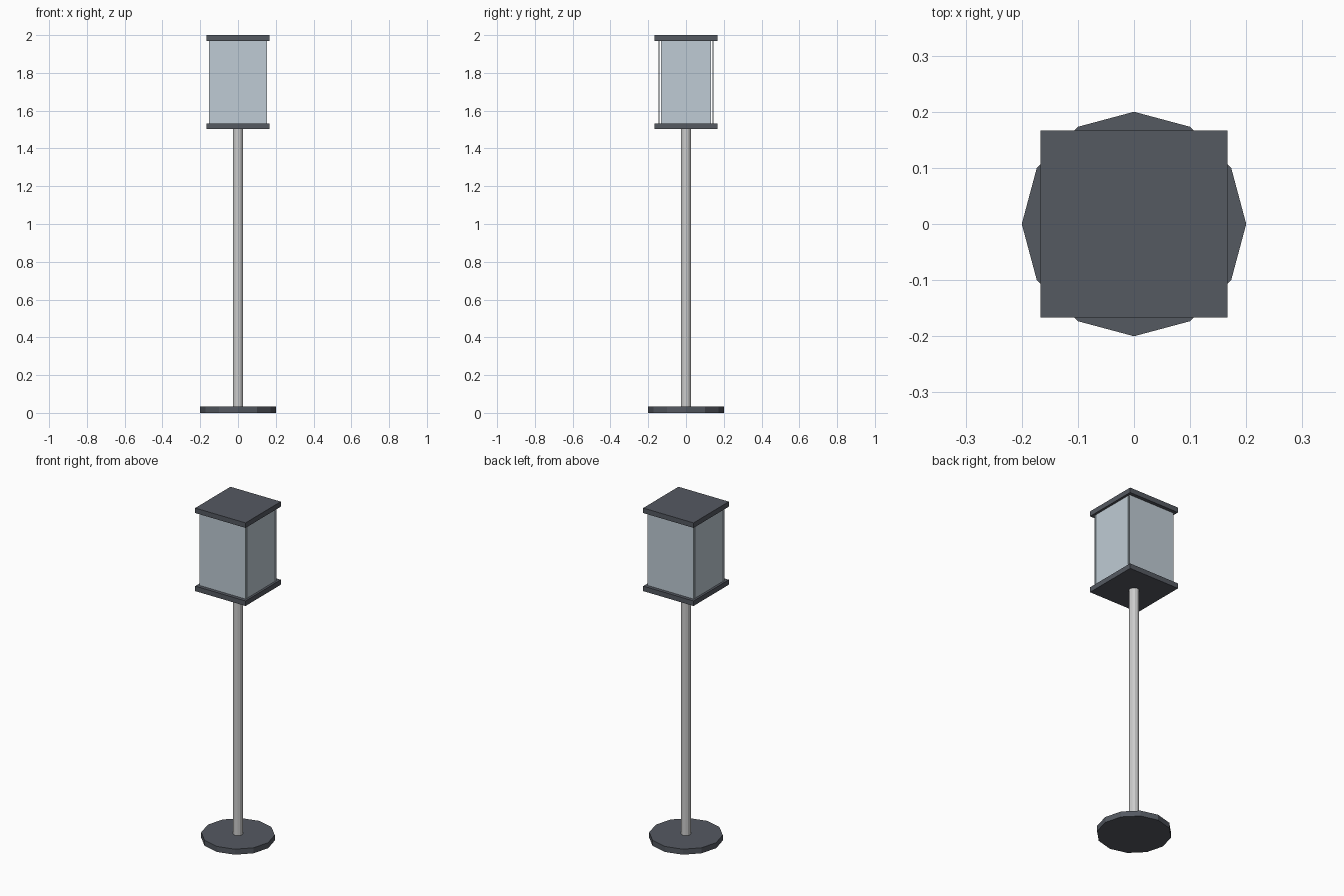
import bpy
from math import pi

if "Cube" in bpy.data.objects:
    bpy.data.objects.remove(bpy.data.objects["Cube"])


def material(name, color):
    m = bpy.data.materials.new(name)
    m.diffuse_color = color
    m.use_nodes = True
    m.node_tree.nodes["Principled BSDF"].inputs["Base Color"].default_value = m.diffuse_color
    return m


dark = material("dark_metal", (0.09, 0.10, 0.12, 1))
glass = material("pale_glass", (0.52, 0.60, 0.66, 1))


def finish(name, mat):
    ob = bpy.context.object
    ob.name = name
    if mat:
        ob.data.materials.append(mat)
    return ob


def box(name, size, loc, mat=None):
    bpy.ops.mesh.primitive_cube_add(size=1, location=loc)
    ob = finish(name, mat)
    ob.scale = size
    bpy.ops.object.transform_apply(location=False, rotation=False, scale=True)
    return ob


def cylinder(name, radius, z0, z1, mat=None):
    bpy.ops.mesh.primitive_cylinder_add(vertices=12, radius=radius, depth=z1 - z0,
                                        location=(0, 0, (z0 + z1) / 2))
    return finish(name, mat)


# Foot disc and pole
cylinder("base", 0.2, 0, 0.033, dark)
cylinder("pole", 0.027, 0.033, 1.503)

# Lantern floor and roof plates
for name, z in (("lantern_floor", 1.518), ("lantern_roof", 1.985)):
    box(name, (0.333, 0.333, 0.03), (0, 0, z), dark)

# Glass panes: wide front and back, narrower sides between them
zc, h, t = 1.7515, 0.437, 0.007
for s, end in ((-1, "front"), (1, "back")):
    box(f"glass_{end}", (0.306, t, h), (0, s * 0.1425, zc), glass)
for s, end in ((-1, "left"), (1, "right")):
    box(f"glass_{end}", (t, 0.266, h), (s * 0.1495, 0, zc), glass)
